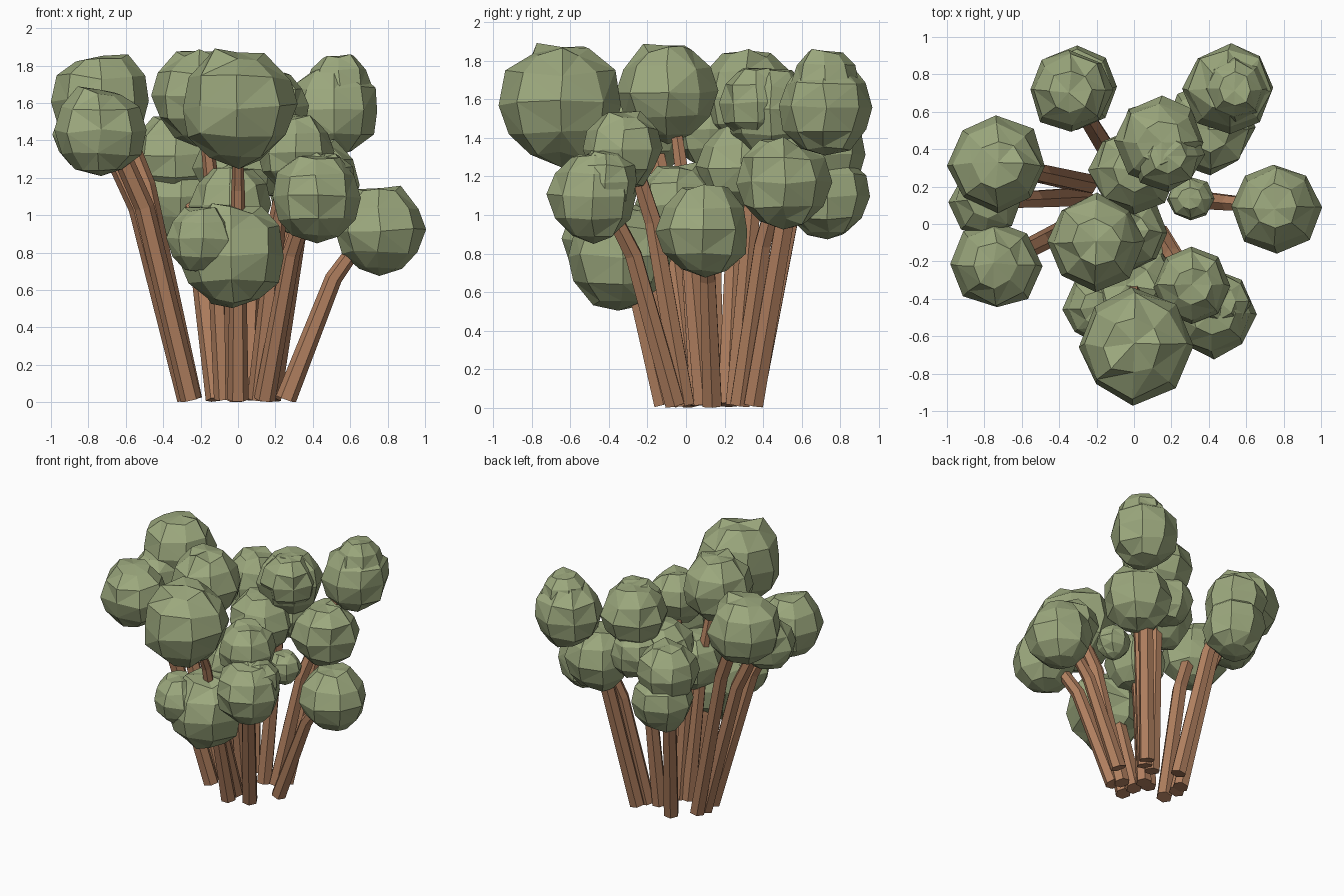
import bpy
import bmesh
import math
import random
from mathutils import Vector

random.seed(11)

default_cube = bpy.data.objects.get("Cube")
if default_cube:
    bpy.data.objects.remove(default_cube, do_unlink=True)


def make_material(name, colour):
    material = bpy.data.materials.new(name)
    material.use_nodes = True
    material.diffuse_color = colour
    material.node_tree.nodes["Principled BSDF"].inputs["Base Color"].default_value = colour
    return material


leaf_green = make_material("leaf_green", (0.33, 0.39, 0.205, 1))
bark_brown = make_material("bark_brown", (0.44, 0.215, 0.115, 1))


def finish(bm, name, material):
    bmesh.ops.recalc_face_normals(bm, faces=bm.faces)
    mesh = bpy.data.meshes.new(name)
    bm.to_mesh(mesh)
    bm.free()
    mesh.materials.append(material)
    obj = bpy.data.objects.new(name, mesh)
    bpy.context.collection.objects.link(obj)


def jitter(amount):
    return Vector([random.uniform(-amount, amount) for _ in range(3)])


def foliage(name, centre, radius):
    """Faceted, slightly irregular ball with a crumpled crown."""
    bm = bmesh.new()
    bmesh.ops.create_uvsphere(bm, u_segments=8, v_segments=6, radius=1)
    for v in bm.verts:
        height = v.co.z
        v.co = v.co * random.uniform(0.99, 1.06) + jitter(0.05)
        if height > 0.99:
            v.co.z = 0.95
        elif height > 0.8:
            v.co.z += random.uniform(-0.06, 0.1)
        v.co = Vector(centre) + v.co * radius
    bmesh.ops.triangulate(bm, faces=bm.faces)
    finish(bm, name + "_foliage", leaf_green)


def trunk(name, target, base_radius, tip_radius):
    """Six-sided tapered stem, leaning from the clump and bending outward."""
    root = Vector((0, 0.16, 0))
    target = Vector(target)
    ground = Vector((target.x, target.y, 0))
    base = root.lerp(ground, 0.34)
    end = root.lerp(ground, 0.92)
    end.z = target.z
    bend = base.lerp(end, 0.58)
    bend.z = end.z * 0.72
    path = [base, bend, end]
    bm = bmesh.new()
    rings = []
    for i, point in enumerate(path):
        direction = (path[min(i + 1, 2)] - path[max(i - 1, 0)]).normalized()
        side = direction.cross(Vector((0, 1, 0))).normalized()
        other = direction.cross(side)
        r = base_radius + (tip_radius - base_radius) * i / 2
        ring = []
        for k in range(6):
            a = math.tau * k / 6
            co = point + (side * math.cos(a) + other * math.sin(a)) * r
            co.z = max(co.z + (0.015 if i == 0 else 0), 0)
            ring.append(bm.verts.new(co))
        rings.append(ring)
    for low, high in zip(rings, rings[1:]):
        for k in range(6):
            n = (k + 1) % 6
            bm.faces.new((low[k], low[n], high[n], high[k]))
    bm.faces.new(rings[0])
    bm.faces.new(rings[-1])
    finish(bm, name + "_trunk", bark_brown)


# Trees with a trunk: name, crown centre, crown radius, trunk tip radius
trees = [
    ("front", (0, -0.65, 1.58), 0.305, 0.015),
    ("middle", (-0.21, -0.1, 1.64), 0.25, 0.025),
    ("right_front", (-0.74, -0.22, 1.45), 0.235, 0.05),
    ("right_back", (-0.73, 0.32, 1.61), 0.255, 0.05),
    ("right_low", (-0.79, 0.12, 1.44), 0.19, 0.045),
    ("back_right", (-0.34, 0.71, 1.32), 0.22, 0.045),
    ("back_middle", (0.14, 0.44, 1.54), 0.23, 0.04),
    ("back_left", (0.51, 0.72, 1.56), 0.24, 0.05),
    ("back_left_low", (0.4, 0.51, 1.17), 0.235, 0.04),
    ("left", (0.755, 0.09, 0.92), 0.235, 0.035),
    ("front_left", (0.42, -0.48, 1.1), 0.23, 0.04),
    ("front_left_high", (0.31, -0.33, 1.34), 0.2, 0.04),
    ("front_low", (-0.03, -0.34, 0.79), 0.275, 0.05),
    ("centre", (-0.04, -0.04, 1.05), 0.215, 0.045),
]
for name, centre, radius, tip in trees:
    foliage(name, centre, radius)
    trunk(name, centre, 0.057, tip)

# Extra tufts resting on or between the larger crowns
tufts = [
    ("back_left_top", (0.54, 0.72, 1.69), 0.17),
    ("back_right_lower", (-0.31, 0.73, 1.1), 0.22),
    ("back_middle_lower", (0, 0.29, 1.25), 0.225),
    ("back_middle_inner", (0.1, 0.48, 1.27), 0.18),
    ("back_middle_top", (0.18, 0.37, 1.58), 0.19),
    ("front_low_side", (-0.19, -0.45, 0.87), 0.18),
    ("left_small", (0.3, 0.135, 1.02), 0.12),
    ("front_left_side", (0.46, -0.42, 1.17), 0.17),
]
for name, centre, radius in tufts:
    foliage(name, centre, radius)
